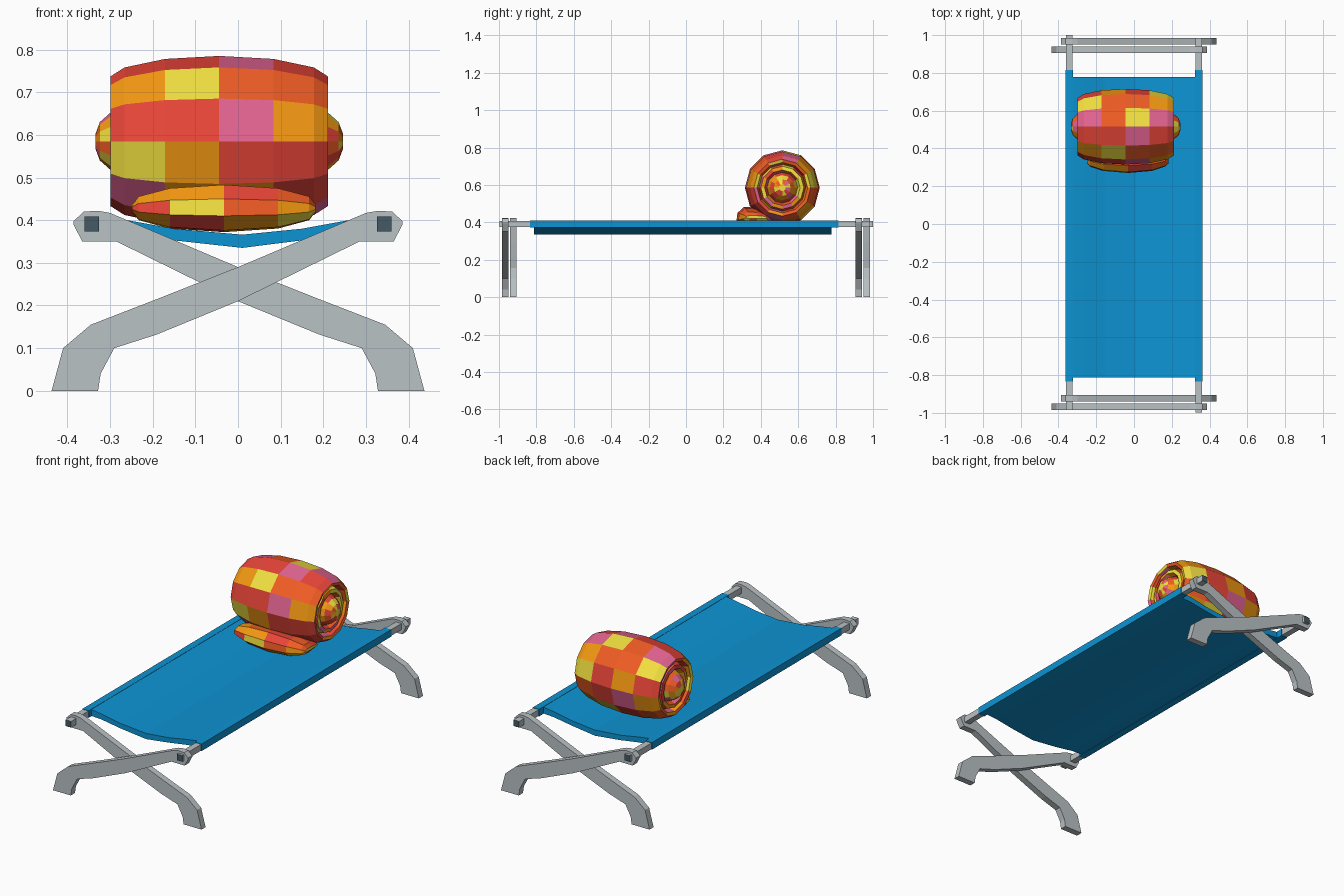
import bpy, bmesh, math, random

if "Cube" in bpy.data.objects:
    bpy.data.objects.remove(bpy.data.objects["Cube"])
random.seed(4)


def material(name, rgb):
    m = bpy.data.materials.new(name)
    lin = [c / 12.92 if c <= 0.04 else ((c + 0.055) / 1.055) ** 2.4 for c in rgb]
    m.diffuse_color = (*lin, 1)
    m.use_nodes = True
    m.node_tree.nodes["Principled BSDF"].inputs["Base Color"].default_value = m.diffuse_color
    return m


blue = material("blue_fabric", (0.05, 0.58, 0.83))
grey = material("frame_grey", (0.73, 0.76, 0.77))
dark = material("end_cap", (0.27, 0.35, 0.40))
palette = {
    "Y": material("yellow", (0.95, 0.88, 0.25)),
    "O": material("orange", (0.96, 0.60, 0.07)),
    "D": material("deep_orange", (0.94, 0.36, 0.14)),
    "R": material("red", (0.91, 0.27, 0.22)),
    "P": material("pink", (0.89, 0.39, 0.57)),
}
keys = "YODRP"


def finish(bm, name, mats):
    bmesh.ops.recalc_face_normals(bm, faces=bm.faces)
    me = bpy.data.meshes.new(name)
    bm.to_mesh(me)
    bm.free()
    for m in mats:
        me.materials.append(m)
    ob = bpy.data.objects.new(name, me)
    bpy.context.collection.objects.link(ob)
    return ob


def prism(name, pts, y0, y1, mats):
    """Extrude an x-z outline along y; a second material goes on the ends."""
    bm = bmesh.new()
    a = [bm.verts.new((x, y0, z)) for x, z in pts]
    b = [bm.verts.new((x, y1, z)) for x, z in pts]
    n = len(pts)
    caps = [bm.faces.new(a), bm.faces.new(b)]
    for i in range(n):
        j = (i + 1) % n
        bm.faces.new((a[i], a[j], b[j], b[i]))
    for f in caps:
        f.material_index = len(mats) - 1
    return finish(bm, name, mats)


def box_outline(cx, cz, hx, hz):
    return [(cx - hx, cz - hz), (cx + hx, cz - hz), (cx + hx, cz + hz), (cx - hx, cz + hz)]


# Crossed legs: bent bar outline, foot at left and rail joint at right
leg = [(-0.437, 0), (-0.328, 0), (-0.322, 0.04), (-0.29, 0.1), (-0.19, 0.132),
       (0, 0.21), (0.285, 0.35), (0.365, 0.35), (0.386, 0.39), (0.386, 0.397),
       (0.362, 0.42), (0.328, 0.422), (0.3, 0.417), (0, 0.29), (-0.19, 0.215),
       (-0.345, 0.155), (-0.41, 0.1)]
mirrored = [(-x, z) for x, z in leg]
prism("front_outer_leg", leg, -0.985, -0.949, [grey])
prism("front_inner_leg", mirrored, -0.941, -0.906, [grey])
prism("back_outer_leg", mirrored, 0.949, 0.985, [grey])
prism("back_inner_leg", leg, 0.906, 0.941, [grey])

# Side rails with dark ends, each inside a fabric sleeve
for side, s, y0, y1 in (("right", 1, -0.997, 0.985), ("left", -1, -0.985, 1.0)):
    prism(side + "_rail", box_outline(s * 0.343, 0.391, 0.017, 0.017), y0, y1, [grey, dark])
    prism(side + "_sleeve", box_outline(s * 0.343, 0.391, 0.0195, 0.0195), -0.835, 0.815, [blue])

# Sagging fabric sheet
top = [(-0.33, 0.41), (-0.26, 0.4), (-0.15, 0.38), (0.01, 0.366), (0.15, 0.38), (0.26, 0.4), (0.33, 0.41)]
bottom = [(0.33, 0.374), (0.26, 0.37), (0.145, 0.352), (0.01, 0.335), (-0.145, 0.352), (-0.26, 0.37), (-0.33, 0.374)]
prism("fabric_sheet", top + bottom, -0.813, 0.778, [blue])


def tube(name, rings, colour):
    """Skin rings of points, close both ends, colour each face by column and row."""
    bm = bmesh.new()
    vs = [[bm.verts.new(p) for p in r] for r in rings]
    n = len(vs[0])
    for c in range(len(vs) - 1):
        for i in range(n):
            j = (i + 1) % n
            f = bm.faces.new((vs[c][i], vs[c][j], vs[c + 1][j], vs[c + 1][i]))
            f.material_index = keys.index(colour(c, i))
    for r in (vs[0], vs[-1]):
        bm.faces.new(r)
    return finish(bm, name, [palette[k] for k in keys])


# Rolled patchwork bedding: barrel with ringed ends and a protruding core
CX, CY, CZ, N = -0.044, 0.515, 0.585, 12
half = [(0.127, 0.193), (0.222, 0.173), (0.255, 0.152), (0.25, 0.135), (0.215, 0.125),
        (0.245, 0.115), (0.248, 0.095), (0.225, 0.082), (0.255, 0.067), (0.28, 0.045), (0.29, 0.018)]
profile = [(-x, r) for x, r in reversed(half)] + [(0, 0.2)] + half
rings = []
for dx, r in profile:
    angles = [2 * math.pi * i / N for i in range(N)]
    rings.append([(CX + dx, CY - r * math.cos(a), CZ + r * math.sin(a)) for a in angles])
patches = ["RRPO", "OYDD", "RRPR", "PDYP", "YDDO", "RORY", "OPRD", "DRYO", "PORD", "RDOP", "POOR", "YORR"]
first = len(half) - 3


def roll_colour(c, i):
    k = c - first
    if 0 <= k < 6:
        return patches[i][(0, 0, 1, 2, 3, 3)[k]]
    return random.choice(keys)


tube("bedding_roll", rings, roll_colour)

# Loose end of the bedding, a flat cushion tucked under the roll
section = [(-0.11, -0.018), (-0.105, 0.022), (-0.07, 0.055), (0.0, 0.05), (0.09, 0.02),
           (0.09, -0.04), (0.0, -0.056), (-0.07, -0.052)]
stations = [(-0.215, 0.55, 0.15), (-0.2, 0.68, 0.5), (-0.127, 0.9, 0.85), (0, 1, 1),
            (0.127, 0.9, 0.85), (0.2, 0.68, 0.5), (0.215, 0.55, 0.15)]
rings = [[(x - 0.033, 0.38 + y * sy, 0.428 + z * sz) for y, z in section] for x, sy, sz in stations]
flap = ["RYDO", "OORD", "ODRD", "RPYR", "DROP", "PORY", "YROD", "OROY"]
tube("bedding_flap", rings, lambda c, i: flap[i][(0, 0, 1, 2, 3, 3)[c]])
